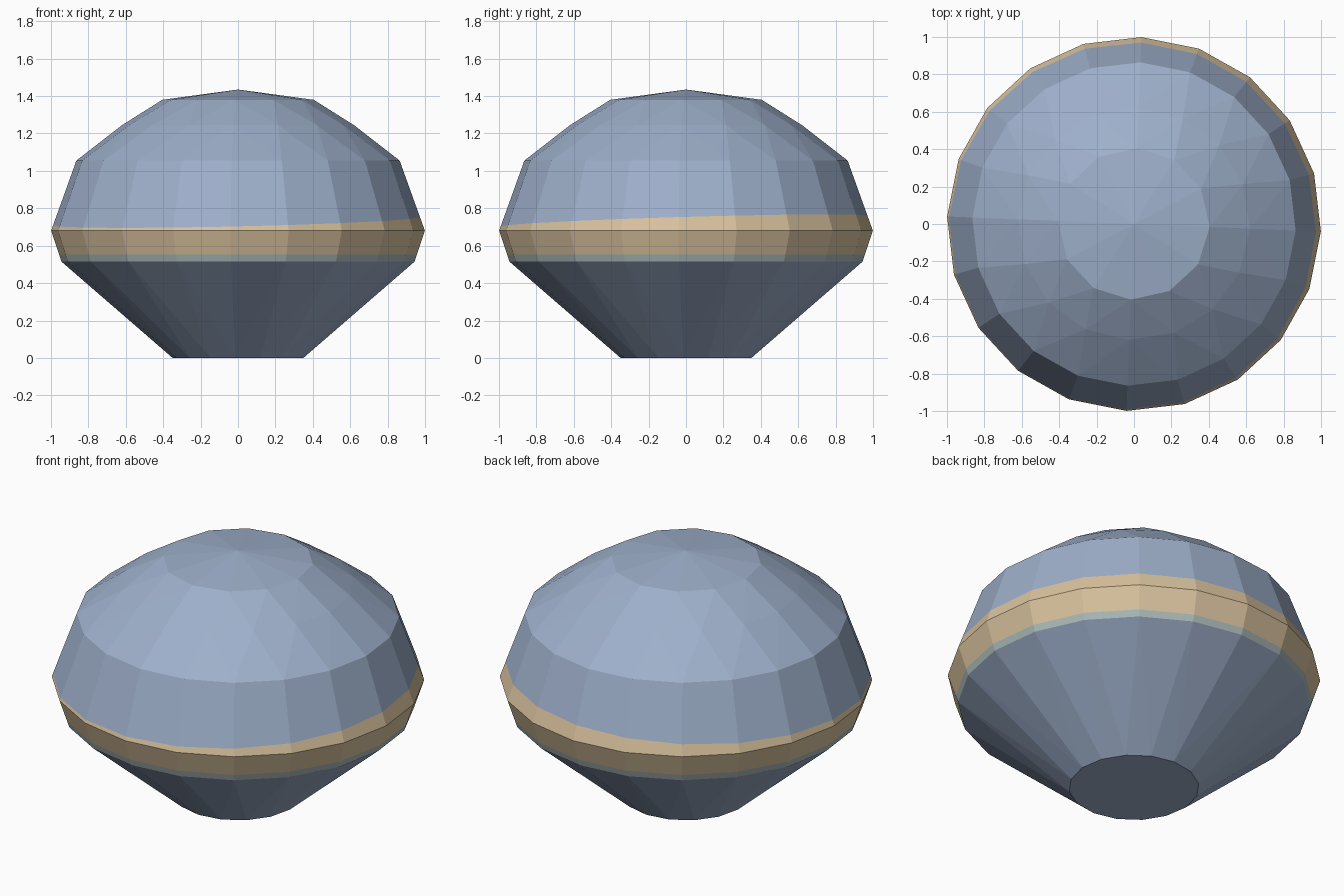
import bpy, bmesh, math
from mathutils import Vector

if "Cube" in bpy.data.objects:
    bpy.data.objects.remove(bpy.data.objects["Cube"])


def material(name, rgb):
    m = bpy.data.materials.new(name)
    m.diffuse_color = (*rgb, 1)
    m.use_nodes = True
    m.node_tree.nodes["Principled BSDF"].inputs["Base Color"].default_value = m.diffuse_color
    return m


# Rings of the stone: radius, height, sides
RINGS = [(0.35, 0.0, 16), (0.945, 0.515, 20), (1.0, 0.68, 20),
         (0.865, 1.055, 20), (0.62, 1.245, 16), (0.405, 1.38, 12)]
PHASE = math.radians(-2.3)

bm = bmesh.new()
for r, z, n in RINGS:
    for i in range(n):
        a = PHASE + 2 * math.pi * i / n
        bm.verts.new((r * math.cos(a), r * math.sin(a), z))
bm.verts.new((0, 0, 1.435))

# Faceted convex skin over the rings
hull = bmesh.ops.convex_hull(bm, input=bm.verts[:])
loose = [v for v in bm.verts if not v.link_faces]
bmesh.ops.delete(bm, geom=loose, context='VERTS')

# Cut the painted band: slightly tilted top edge, level lower edges
tilt = math.radians(52)
top_n = Vector((-0.037 * math.cos(tilt), -0.037 * math.sin(tilt), 1))
top_p = Vector((0, 0, 0.732))
low_p = Vector((0, 0, 0.552))
up = Vector((0, 0, 1))
for p, n in ((top_p, top_n), (low_p, up)):
    bmesh.ops.bisect_plane(bm, geom=bm.verts[:] + bm.edges[:] + bm.faces[:],
                           plane_co=p, plane_no=n, dist=1e-5)

# Colour by height: stone, band, thin lower edge
for f in bm.faces:
    c = f.calc_center_median()
    f.smooth = False
    if (c - top_p).dot(top_n) > 0 or c.z < 0.5149:
        f.material_index = 0
    elif c.z > low_p.z:
        f.material_index = 1
    else:
        f.material_index = 2
bmesh.ops.recalc_face_normals(bm, faces=bm.faces[:])

mesh = bpy.data.meshes.new("faceted_stone")
bm.to_mesh(mesh)
bm.free()
mesh.materials.append(material("slate blue", (0.34, 0.43, 0.59)))
mesh.materials.append(material("tan", (0.69, 0.54, 0.34)))
mesh.materials.append(material("grey green", (0.40, 0.48, 0.47)))
stone = bpy.data.objects.new("faceted_stone", mesh)
bpy.context.collection.objects.link(stone)
